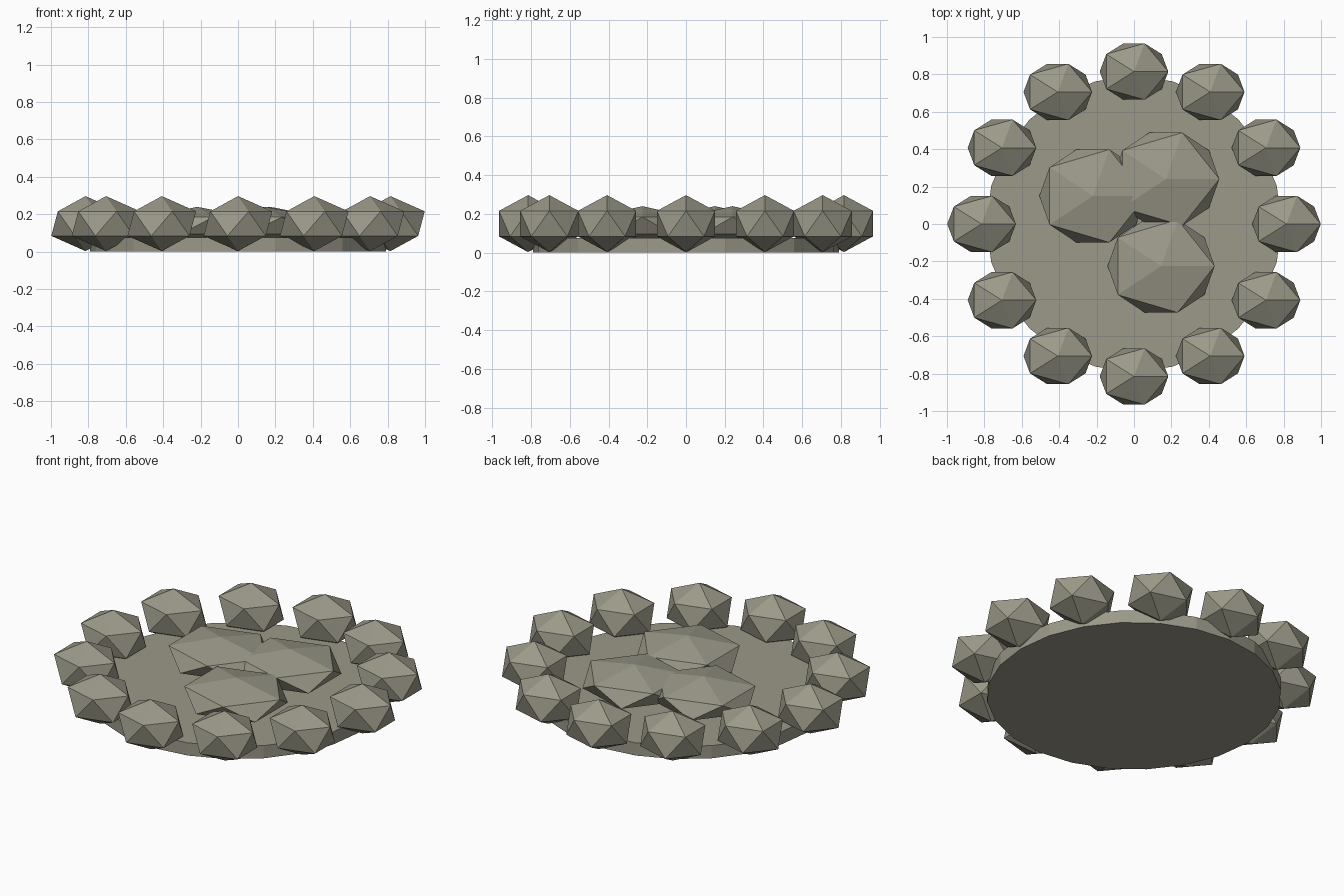
import bpy
import math

cube = bpy.data.objects.get("Cube")
if cube:
    bpy.data.objects.remove(cube, do_unlink=True)

stone = bpy.data.materials.new("warm grey stone")
stone.use_nodes = True
colour = (0.33, 0.32, 0.25, 1)
stone.diffuse_color = colour
stone.node_tree.nodes["Principled BSDF"].inputs["Base Color"].default_value = colour


def finish(name):
    obj = bpy.context.object
    obj.name = name
    obj.data.materials.append(stone)
    return obj


def rock(name, location, size):
    """A flat-faced, squashed icosahedron."""
    bpy.ops.mesh.primitive_ico_sphere_add(subdivisions=1, radius=1, location=location)
    finish(name).scale = size


# Flat round base
BASE_HEIGHT = 0.075
bpy.ops.mesh.primitive_cylinder_add(vertices=24, radius=0.79, depth=BASE_HEIGHT,
                                    location=(0, 0, BASE_HEIGHT / 2))
finish("base_disc")

# Ring of stones, all facing the same way
COUNT = 12
for i in range(COUNT):
    a = math.tau * i / COUNT
    rock(f"ring_stone_{i + 1}", (0.815 * math.cos(a), 0.815 * math.sin(a), 0.15),
         (0.205, 0.177, 0.147))

# Three broad flat stones in the middle
for i, (x, y) in enumerate([(-0.22, 0.15), (0.17, 0.24), (0.145, -0.225)]):
    rock(f"centre_stone_{i + 1}", (x, y, 0.14), (0.32, 0.292, 0.1))
